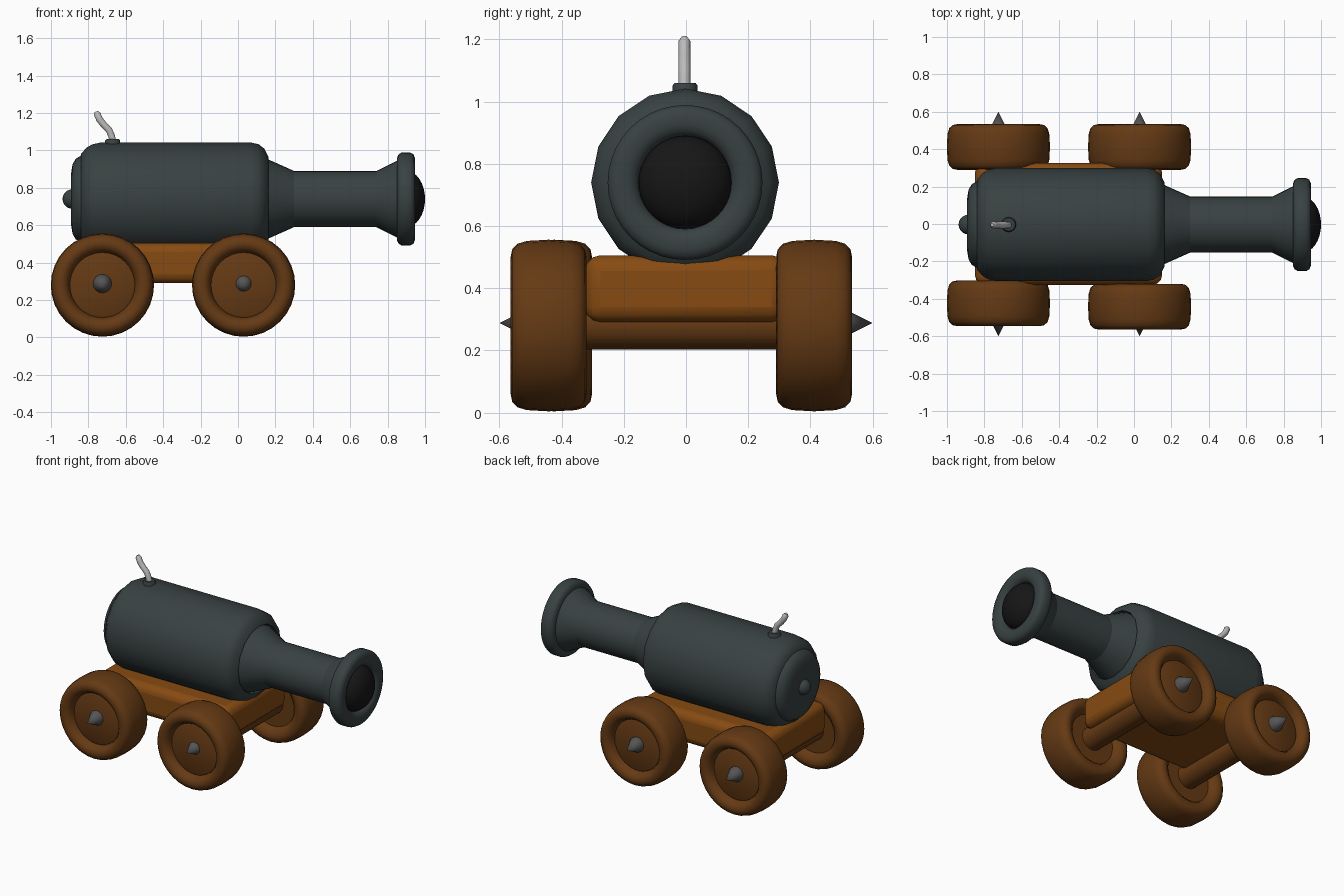
import bpy, bmesh, math
from mathutils import Matrix, Vector

if "Cube" in bpy.data.objects:
    bpy.data.objects.remove(bpy.data.objects["Cube"])


def mat(name, r, g, b):
    m = bpy.data.materials.new(name)
    m.diffuse_color = (r, g, b, 1)
    m.use_nodes = True
    m.node_tree.nodes["Principled BSDF"].inputs["Base Color"].default_value = m.diffuse_color
    return m


IRON = mat("dark_iron", .04, .053, .054)
BED = mat("bed_wood", .24, .07, .006)
WOOD = mat("wheel_wood", .13, .042, .007)
BLACK = mat("black", .008, .008, .008)
STEEL = mat("steel", .09, .09, .09)
CORD = mat("cord", .5, .5, .5)


def finish(ob, material, angle=40):
    ob.data.materials.append(material)
    bpy.ops.object.select_all(action='DESELECT')
    ob.select_set(True)
    bpy.context.view_layer.objects.active = ob
    bpy.ops.object.shade_smooth_by_angle(angle=math.radians(angle))
    return ob


def lathe(name, profile, sides, axis, origin, material, angle=40):
    """Revolve (distance along axis, radius) points; radius 0 closes the end."""
    bm = bmesh.new()
    axis = Vector(axis)
    up = Vector((0, 0, 1)) if abs(axis.z) < .5 else Vector((1, 0, 0))
    side = axis.cross(up)
    rings = []
    for d, r in profile:
        if r == 0:
            rings.append([bm.verts.new(axis * d)] * sides)
        else:
            rings.append([bm.verts.new(axis * d + r * (up * math.cos(t) + side * math.sin(t)))
                          for t in (2 * math.pi * i / sides for i in range(sides))])
    for a, b in zip(rings, rings[1:]):
        for i in range(sides):
            j = (i + 1) % sides
            bm.faces.new(list(dict.fromkeys((a[i], a[j], b[j], b[i]))))
    bmesh.ops.recalc_face_normals(bm, faces=bm.faces)
    me = bpy.data.meshes.new(name)
    bm.to_mesh(me)
    bm.free()
    ob = bpy.data.objects.new(name, me)
    ob.location = origin
    bpy.context.collection.objects.link(ob)
    return finish(ob, material, angle)


X, Z = (1, 0, 0), (0, 0, 1)
AXIS = (0, -.003, .74)

# Barrel body with a recessed front
lathe("barrel_body", [(-.83, 0), (-.84, .24), (-.81, .275), (-.78, .292), (-.735, .302),
                      (.07, .302), (.11, .293), (.14, .27), (.162, .226),
                      (.12, .215), (.10, 0)], 16, X, AXIS, IRON, 50)
# Breech cap and knob
lathe("breech_cap", [(-.892, 0), (-.892, .14), (-.885, .185), (-.868, .215), (-.835, .235),
                     (-.80, .235), (-.80, 0)], 32, X, AXIS, IRON)
bpy.ops.mesh.primitive_uv_sphere_add(segments=20, ring_count=12, radius=.052,
                                     location=(-.886, -.003, .74))
bpy.context.object.name = "breech_knob"
finish(bpy.context.object, IRON)

# Neck, flare and muzzle lip
lathe("neck", [(.09, 0), (.09, .205), (.15, .217), (.30, .15), (.74, .15), (.86, .21),
               (.86, 0)], 32, X, AXIS, IRON, 20)
lathe("muzzle_lip", [(.85, 0), (.85, .22), (.858, .238), (.875, .249), (.92, .249),
                     (.937, .24), (.946, .22), (.946, .185), (.938, .165), (.92, .15),
                     (.90, .148), (.90, 0)], 40, X, AXIS, IRON, 50)
# Dark ball in the bore
bpy.ops.mesh.primitive_uv_sphere_add(segments=32, ring_count=16, radius=1,
                                     location=(.90, -.003, .74))
ball = bpy.context.object
ball.name = "cannon_ball"
ball.data.transform(Matrix.Diagonal((.10, .15, .15, 1)))
finish(ball, BLACK)

# Fuse collar and cord
lathe("fuse_collar", [(-.02, 0), (-.02, .04), (.012, .04), (.02, .034), (.02, 0)],
      16, Z, (-.67, -.003, 1.04), IRON)
cu = bpy.data.curves.new("fuse_path", 'CURVE')
cu.dimensions = '3D'
cu.bevel_depth = .019
cu.bevel_resolution = 3
cu.use_fill_caps = True
sp = cu.splines.new('POLY')
pts = [(-.667, 1.03), (-.675, 1.075), (-.69, 1.11), (-.72, 1.14), (-.74, 1.165),
       (-.753, 1.195), (-.758, 1.208)]
sp.points.add(len(pts) - 1)
for p, (x, z) in zip(sp.points, pts):
    p.co = (x, -.005, z, 1)
sp.points[-1].radius = .5
tmp = bpy.data.objects.new("fuse_path", cu)
bpy.context.collection.objects.link(tmp)
me = bpy.data.meshes.new_from_object(tmp.evaluated_get(bpy.context.evaluated_depsgraph_get()))
bpy.data.objects.remove(tmp)
fuse = bpy.data.objects.new("fuse", me)
bpy.context.collection.objects.link(fuse)
me.materials.clear()
finish(fuse, CORD)

# Carriage bed
bpy.ops.mesh.primitive_cube_add(size=1, location=(-.35, 0, .398))
bed = bpy.context.object
bed.name = "carriage_bed"
bed.data.transform(Matrix.Diagonal((1.0, .65, .216, 1)))
bev = bed.modifiers.new("bevel", 'BEVEL')
bev.width = .05
bev.segments = 3
finish(bed, BED)

# Wheels, spikes and axles
TYRE = [(-.075, 0), (-.075, .165), (-.095, .175), (-.112, .195), (-.122, .22), (-.117, .245),
        (-.10, .263), (-.07, .272), (0, .276), (.07, .272), (.10, .263), (.117, .245),
        (.122, .22), (.112, .195), (.09, .18), (.07, .174), (.075, .165), (.075, 0)]
for end, x in (("rear", -.725), ("front", .03)):
    lathe(end + "_axle", [(-.40, 0), (-.40, .077), (.40, .077), (.40, 0)],
          16, (0, 1, 0), (x, 0, .28), WOOD)
    for side, s in (("right", -1), ("left", 1)):
        y = .412 if s > 0 else (-.442 if end == "front" else -.424)
        out = (0, s, 0)
        lathe(f"{end}_{side}_wheel", TYRE, 32, out, (x, y, .28), WOOD)
        hub = .60 - abs(y)
        lathe(f"{end}_{side}_spike", [(.05, 0), (.05, .05), (hub - .10, .05), (hub, 0)],
              16, out, (x, y, .288), STEEL, 50)
